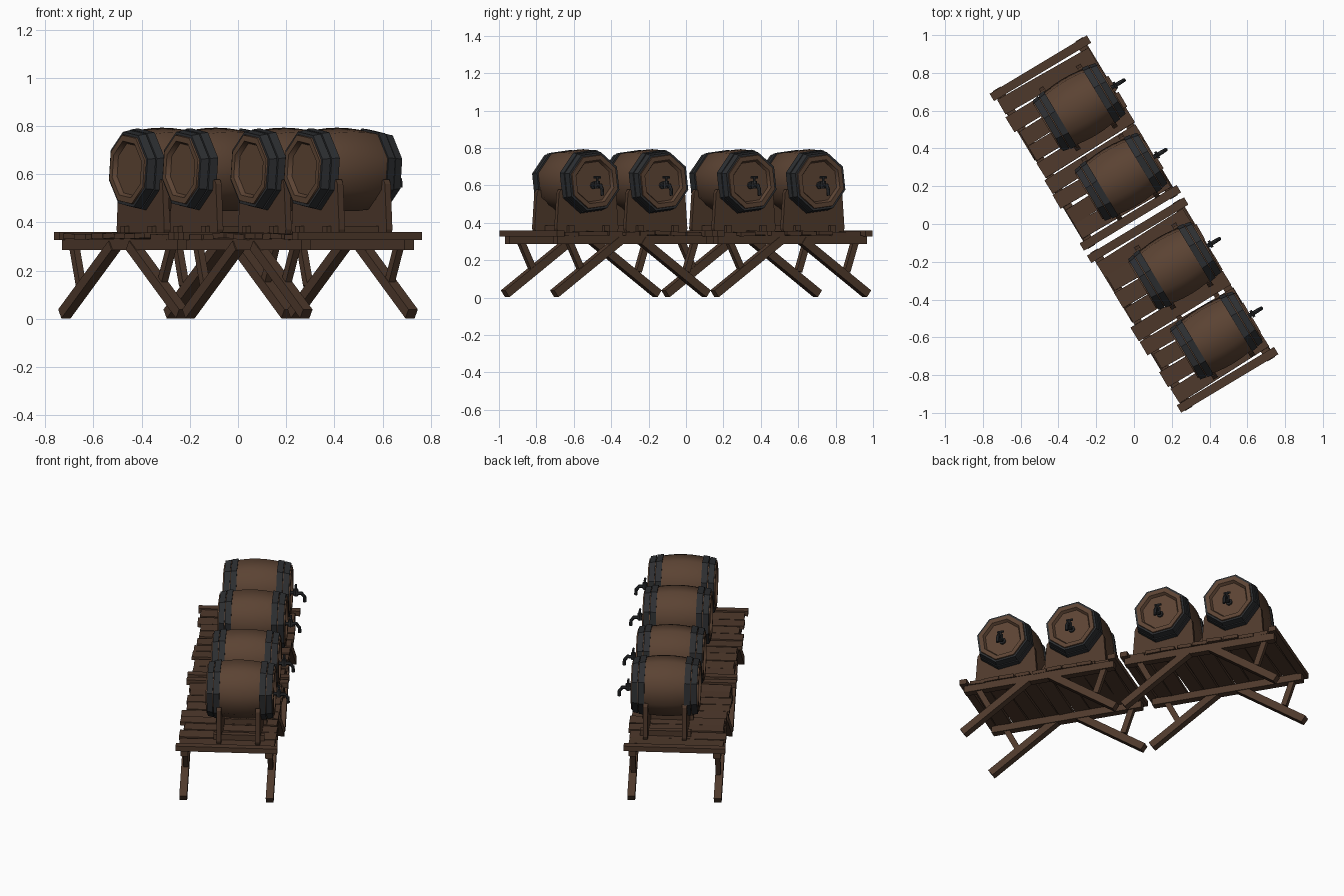
import bpy, bmesh, math, random
from mathutils import Matrix, Vector

if "Cube" in bpy.data.objects:
    bpy.data.objects.remove(bpy.data.objects["Cube"])

random.seed(4)
TURN = Matrix.Rotation(math.radians(31), 4, 'Z')   # whole set stands at an angle


def material(name, rgb):
    m = bpy.data.materials.new(name)
    m.diffuse_color = (*rgb, 1)
    m.use_nodes = True
    m.node_tree.nodes["Principled BSDF"].inputs["Base Color"].default_value = m.diffuse_color
    return m


BARREL = material("barrel_wood", (0.105, 0.056, 0.033))
PLANK = material("plank_wood", (0.076, 0.040, 0.024))
IRON = material("dark_iron", (0.026, 0.028, 0.031))


def finish(bm, name, mat, smooth=False):
    bmesh.ops.remove_doubles(bm, verts=bm.verts, dist=1e-5)
    bmesh.ops.recalc_face_normals(bm, faces=bm.faces)
    bm.transform(TURN)
    me = bpy.data.meshes.new(name)
    bm.to_mesh(me)
    bm.free()
    me.materials.append(mat)
    ob = bpy.data.objects.new(name, me)
    bpy.context.collection.objects.link(ob)
    if smooth:
        bpy.ops.object.select_all(action='DESELECT')
        ob.select_set(True)
        bpy.context.view_layer.objects.active = ob
        bpy.ops.object.shade_smooth_by_angle(angle=math.radians(50))
    return ob


def add_box(bm, centre, size, rot=Matrix()):
    bmesh.ops.create_cube(bm, size=1, matrix=Matrix.Translation(centre) @ rot @ Matrix.Diagonal((*size, 1)))


def add_beam(bm, a, b, w, h):
    """Square timber from a to b, lying in a lengthwise vertical plane."""
    a, b = Vector(a), Vector(b)
    d = b - a
    rot = Matrix.Rotation(math.atan2(d.z, d.y), 4, 'X')
    add_box(bm, (a + b) / 2, (w, d.length, h), rot)


def add_rod(bm, a, b, r, sides=8):
    a, b = Vector(a), Vector(b)
    d = b - a
    rot = d.to_track_quat('Z', 'Y').to_matrix().to_4x4()
    bmesh.ops.create_cone(bm, cap_ends=True, segments=sides, radius1=r, radius2=r,
                          depth=d.length, matrix=Matrix.Translation((a + b) / 2) @ rot)


def add_lathe(bm, centre, profile, closed=False, sides=8):
    """Turn (x, radius) points round the x axis."""
    rings = []
    for x, r in profile:
        ring = []
        for i in range(sides):
            t = math.radians(22.5 + 7) + math.tau * i / sides
            ring.append(bm.verts.new(Vector(centre) + Vector((x, r * math.cos(t), r * math.sin(t)))))
        rings.append(ring)
    pairs = list(zip(rings, rings[1:]))
    if closed:
        pairs.append((rings[-1], rings[0]))
    for p, q in pairs:
        for i in range(sides):
            j = (i + 1) % sides
            bm.faces.new((p[i], p[j], q[j], q[i]))


def table(cy):
    # deck planks with uneven widths, ends and heights
    bm = bmesh.new()
    n, pitch = 9, 0.0965
    for i in range(n):
        y = cy + (i - (n - 1) / 2) * pitch
        rot = (Matrix.Rotation(random.uniform(-.025, .025), 4, 'Z')
               @ Matrix.Rotation(random.uniform(-.05, .05), 4, 'X'))
        add_box(bm, (random.uniform(-.012, .012), y, .342 + random.uniform(-.004, .004)),
                (random.uniform(.54, .575), pitch - random.uniform(.004, .014), .022), rot)
    finish(bm, "deck_planks", PLANK)
    # end bars
    bm = bmesh.new()
    for s in (-1, 1):
        add_box(bm, (0, cy + s * .462, .344), (.60, .045, .032))
    finish(bm, "end_bars", PLANK)
    # side rails, splayed legs and short braces
    rails, legs, braces = bmesh.new(), bmesh.new(), bmesh.new()
    for sx in (-1, 1):
        x = sx * .25
        add_box(rails, (x, cy, .309), (.045, .93, .045))
        for sy in (-1, 1):
            add_beam(legs, (x + sx * .005, cy + sy * .07, .305), (x + sx * .005, cy + sy * .475, .0205), .045, .045)
            top, low = ((.41, .35) if sy > 0 else (.39, .30))
            add_beam(braces, (x, cy + sy * top, .32), (x, cy + sy * low, .14), .03, .034)
    finish(rails, "side_rails", PLANK)
    finish(legs, "splayed_legs", PLANK)
    finish(braces, "leg_braces", PLANK)


def cradle(cy):
    # two upright plates hollowed for the barrel
    half = [(0, .35), (.185, .35), (.192, .37), (.178, .56), (.166, .578), (.148, .572)]
    arc = [(.162 * math.sin(math.radians(a)), .62 - .162 * math.cos(math.radians(a)))
           for a in (62, 40, 20, 0)]
    right = half + arc
    outline = right + [(-y, z) for y, z in reversed(right[1:-1])]
    bm = bmesh.new()
    for x in (-.05, .18):
        f = bm.faces.new([bm.verts.new((x - .014, cy + y, z)) for y, z in outline])
        out = bmesh.ops.extrude_face_region(bm, geom=[f])
        bmesh.ops.translate(bm, vec=(.028, 0, 0),
                            verts=[v for v in out['geom'] if isinstance(v, bmesh.types.BMVert)])
    finish(bm, "barrel_cradle", PLANK)
    # foot blocks tying the plates together
    bm = bmesh.new()
    for s in (-1, 1):
        add_box(bm, (.065, cy + s * .11, .368), (.30, .035, .035))
    finish(bm, "cradle_blocks", PLANK)


def barrel(cy):
    c = (.07, cy, .62)
    # staves bulge in the middle, heads are recessed
    body = [(x, .180 - .032 * (x / .2) ** 2) for x in (-.2, -.15, -.1, -.05, 0, .05, .1, .15, .2)]
    head = [(.2, .122), (.182, .112), (.182, 0)]
    profile = [(-x, r) for x, r in reversed(head)] + body + head
    bm = bmesh.new()
    add_lathe(bm, c, profile)
    finish(bm, "barrel_body", BARREL, True)
    # stepped iron hoops at both ends
    bm = bmesh.new()
    for s in (-1, 1):
        add_lathe(bm, c, [(s * .158, .14), (s * .158, .169), (s * .193, .162), (s * .193, .14)], True)
        add_lathe(bm, c, [(s * .118, .15), (s * .118, .177), (s * .154, .172), (s * .154, .15)], True)
    finish(bm, "barrel_hoops", IRON)
    # tap with handle and bent spout
    bm = bmesh.new()
    z = .60
    add_rod(bm, (.25, cy, z), (.264, cy, z), .020)
    add_rod(bm, (.25, cy, z), (.332, cy, z), .011)
    add_rod(bm, (.326, cy, z + .002), (.346, cy, z - .024), .010)
    add_rod(bm, (.345, cy, z - .018), (.347, cy, z - .055), .010)
    add_rod(bm, (.293, cy, z - .016), (.293, cy, z + .024), .015)
    add_rod(bm, (.293, cy, z + .02), (.293, cy, z + .045), .007)
    add_rod(bm, (.293, cy - .02, z + .043), (.293, cy + .02, z + .043), .007)
    finish(bm, "barrel_tap", IRON)


for centre in (.50, -.50):
    table(centre)
for y in (.68, .25, -.30, -.73):
    cradle(y)
    barrel(y)
